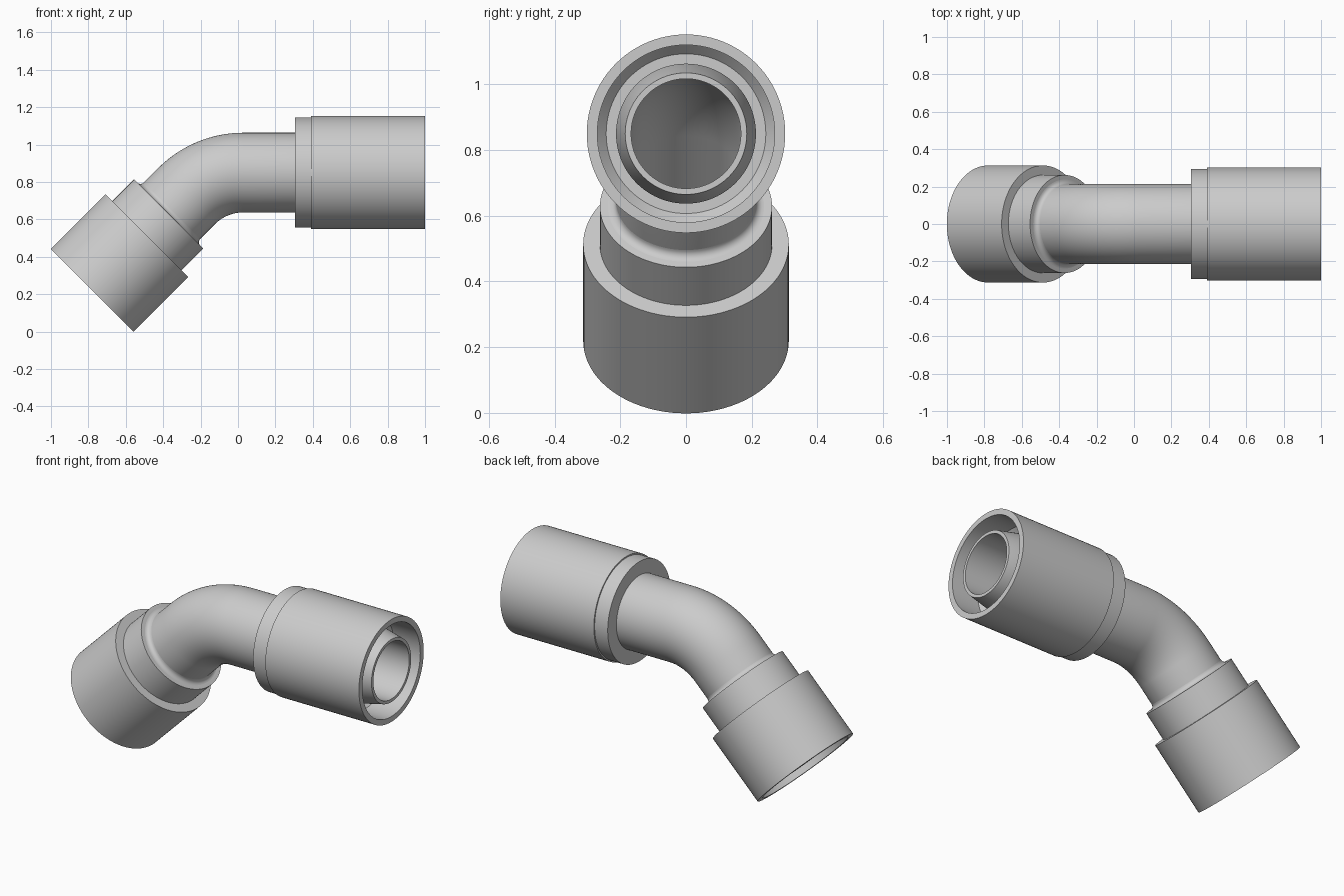
import bpy
import bmesh
from math import sin, cos, pi
from mathutils import Vector

if "Cube" in bpy.data.objects:
    bpy.data.objects.remove(bpy.data.objects["Cube"], do_unlink=True)

BEND_R = 0.43          # centreline bend radius
BEND_X = 0.029         # where the bend begins
AXIS_Z = 0.85
ARC = BEND_R * pi / 4
LEFT = -ARC - 0.713    # centreline position of the angled end
RIGHT = 1 - BEND_X     # centreline position of the straight end
SIDES = 96

steel = bpy.data.materials.new("grey steel")
steel.use_nodes = True
GREY = (0.6, 0.6, 0.6, 1)
steel.diffuse_color = GREY
steel.node_tree.nodes["Principled BSDF"].inputs["Base Color"].default_value = GREY


def frame(s):
    """Centre and outward normal of the bent centreline at length s."""
    a = min(max(-s / BEND_R, 0), pi / 4)
    normal = Vector((-sin(a), 0, cos(a)))
    along = Vector((cos(a), 0, sin(a)))
    centre = Vector((BEND_X, 0, AXIS_Z - BEND_R)) + normal * BEND_R
    rest = s if s > 0 else min(s + ARC, 0)
    return centre + along * rest, normal


def revolve(name, profile):
    """Sweep a closed (length, radius) profile round the centreline."""
    bm = bmesh.new()
    rings = []
    for s, r in profile:
        centre, normal = frame(s)
        rings.append([bm.verts.new(centre + normal * (r * cos(t)) + Vector((0, r * sin(t), 0)))
                      for t in (2 * pi * i / SIDES for i in range(SIDES))])
    for k, ring in enumerate(rings):
        after = rings[(k + 1) % len(rings)]
        for i in range(SIDES):
            j = (i + 1) % SIDES
            bm.faces.new((ring[i], ring[j], after[j], after[i]))
    bmesh.ops.recalc_face_normals(bm, faces=bm.faces)
    mesh = bpy.data.meshes.new(name)
    bm.to_mesh(mesh)
    bm.free()
    mesh.materials.append(steel)
    obj = bpy.data.objects.new(name, mesh)
    bpy.context.collection.objects.link(obj)
    bpy.ops.object.select_all(action='DESELECT')
    obj.select_set(True)
    bpy.context.view_layer.objects.active = obj
    bpy.ops.object.shade_smooth_by_angle(angle=pi / 9)


# Bent tube with tapered noses at both ends
bend = [-ARC * (1 - i / 24) for i in range(25)]
bore = 0.167
revolve("bent_tube",
        [(LEFT + 0.03, 0.185), (LEFT + 0.16, 0.213)]
        + [(s, 0.213) for s in bend]
        + [(RIGHT - 0.13, 0.213), (RIGHT, 0.185), (RIGHT, bore)]
        + [(s, bore) for s in reversed(bend)]
        + [(LEFT + 0.03, bore)])

# Straight end: hollow nut with an inner cone and a rear flange
flange, body = 0.305 - BEND_X, 0.39 - BEND_X
revolve("straight_nut",
        [(flange, 0.213), (flange, 0.294), (body, 0.294), (body, 0.302),
         (RIGHT, 0.302), (RIGHT, 0.27), (RIGHT - 0.17, 0.27),
         (RIGHT - 0.2, 0.243), (RIGHT - 0.2, 0.213)])

# Angled end: hollow nut with a narrower collar
revolve("angled_nut",
        [(LEFT, 0.313), (LEFT + 0.414, 0.313), (LEFT + 0.414, 0.262),
         (LEFT + 0.578, 0.262), (LEFT + 0.578, 0.213), (LEFT + 0.2, 0.213),
         (LEFT + 0.2, 0.243), (LEFT + 0.17, 0.28), (LEFT, 0.28)])

# Rounded fillet where the tube leaves the collar
root = LEFT + 0.578
curve = [(root + 0.025 * (1 - sin(t)), 0.213 + 0.025 * (1 - cos(t)))
         for t in (pi / 2 * i / 6 for i in range(7))]
revolve("collar_fillet", curve + [(root, 0.211), (root + 0.025, 0.211)])
